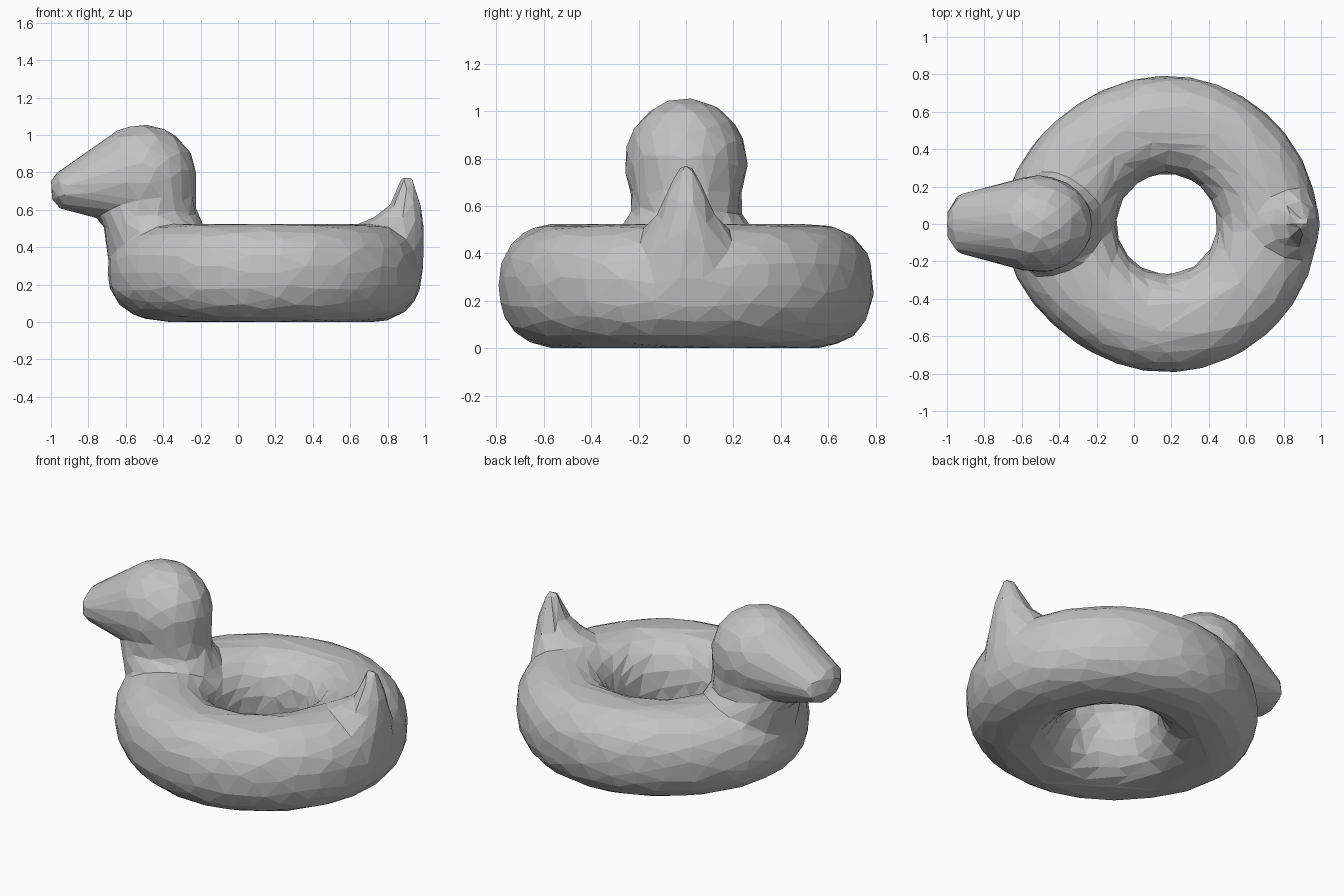
import bpy, bmesh
from math import sin, cos, pi, copysign
from mathutils import Matrix, Vector

cube = bpy.data.objects.get("Cube")
if cube:
    bpy.data.objects.remove(cube, do_unlink=True)

grey = bpy.data.materials.new("plain grey")
grey.use_nodes = True
colour = (0.55, 0.55, 0.55, 1)
grey.diffuse_color = colour
grey.node_tree.nodes["Principled BSDF"].inputs["Base Color"].default_value = colour

bm = bmesh.new()


def loft(sections, sides=24):
    """Closed skin through level ellipses: (z, x_min, x_max, half_width)."""
    rings = []
    for z, x0, x1, w in sections:
        mid, rx = (x0 + x1) / 2, (x1 - x0) / 2
        rings.append([bm.verts.new((mid + rx * cos(2 * pi * i / sides),
                                    w * sin(2 * pi * i / sides), z))
                      for i in range(sides)])
    for a, b in zip(rings, rings[1:]):
        for i in range(sides):
            j = (i + 1) % sides
            bm.faces.new((a[i], a[j], b[j], b[i]))
    bm.faces.new(rings[0][::-1])
    bm.faces.new(rings[-1])


def ellipsoid(target, centre, radii):
    matrix = Matrix.Translation(centre) @ Matrix.Diagonal(Vector(radii)).to_4x4()
    bmesh.ops.create_uvsphere(target, u_segments=24, v_segments=16, radius=1, matrix=matrix)


def rounded(v):
    return copysign(abs(v) ** 0.88, v)


# Swim ring: slightly squared tube, pushed out at the chest
U, V = 64, 32
ring = []
for i in range(U):
    a = 2 * pi * i / U
    row = []
    for j in range(V):
        b = 2 * pi * j / V
        r = 0.53 + 0.262 * rounded(cos(b))
        z = 0.262 + 0.262 * rounded(sin(b))
        chest = max(0, -cos(a)) ** 5 * max(0, cos(b)) * 0.08
        tail_side = max(0, cos(a)) ** 5 * max(0, cos(b)) * 0.015
        r += chest + tail_side
        row.append(bm.verts.new((0.175 + r * cos(a), r * sin(a), z)))
    ring.append(row)
for i in range(U):
    for j in range(V):
        p, q = ring[i], ring[(i + 1) % U]
        k = (j + 1) % V
        bm.faces.new((p[j], q[j], q[k], p[k]))

# Neck
loft([(0.30, -0.69, -0.20, 0.22), (0.44, -0.71, -0.16, 0.28),
      (0.51, -0.72, -0.18, 0.27), (0.57, -0.75, -0.215, 0.235),
      (0.65, -0.74, -0.225, 0.235), (0.76, -0.74, -0.225, 0.25)])

# Tail, flaring into the ring
loft([(0.28, 0.66, 0.99, 0.26), (0.45, 0.62, 0.995, 0.21),
      (0.52, 0.64, 0.99, 0.16), (0.56, 0.73, 0.99, 0.125),
      (0.62, 0.81, 0.98, 0.095), (0.70, 0.85, 0.955, 0.06),
      (0.77, 0.87, 0.93, 0.022)])

# Head and bill as one taut hull
head = bmesh.new()
ellipsoid(head, (-0.51, 0, 0.78), (0.287, 0.26, 0.274))
ellipsoid(head, (-0.90, 0, 0.71), (0.105, 0.165, 0.115))
hull = bmesh.ops.convex_hull(head, input=head.verts[:])
spare = {g for g in hull["geom_interior"] + hull["geom_unused"]
         if isinstance(g, bmesh.types.BMVert)}
bmesh.ops.delete(head, geom=list(spare), context="VERTS")
# Drop sphere faces the hull covers, keeping the hull skin only
points = [v.co.copy() for v in head.verts]
head.free()
verts = [bm.verts.new(p) for p in points]
result = bmesh.ops.convex_hull(bm, input=verts)

bmesh.ops.recalc_face_normals(bm, faces=bm.faces[:])
mesh = bpy.data.meshes.new("duck_swim_ring")
bm.to_mesh(mesh)
bm.free()
mesh.materials.append(grey)
body = bpy.data.objects.new("duck_swim_ring", mesh)
bpy.context.collection.objects.link(body)

# Fuse the parts into one skin, then reduce it to coarse flat facets
fuse = body.modifiers.new("fuse", "REMESH")
fuse.mode = "VOXEL"
fuse.voxel_size = 0.022
facet = body.modifiers.new("facet", "DECIMATE")
facet.ratio = 0.028
